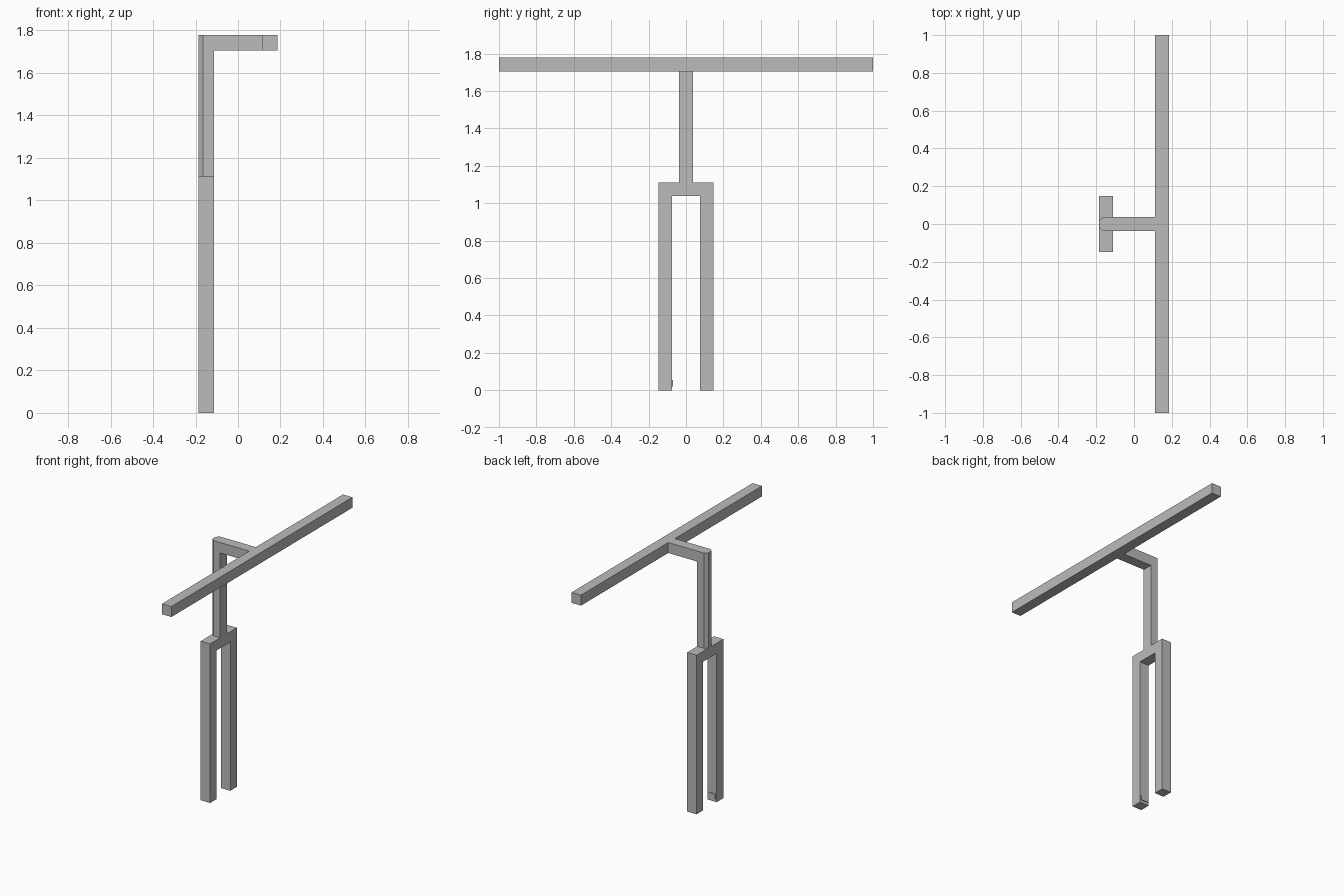
import bpy
import bmesh
from mathutils import Vector

cube = bpy.data.objects.get("Cube")
if cube:
    bpy.data.objects.remove(cube, do_unlink=True)

grey = bpy.data.materials.new("plain grey")
grey.use_nodes = True
colour = (0.5, 0.5, 0.5, 1)
grey.diffuse_color = colour
grey.node_tree.nodes["Principled BSDF"].inputs["Base Color"].default_value = colour

T = 0.073            # thickness of the square tube
BACK = -0.185        # rear plane of the fork
FRONT = 0.185        # front plane of the handlebar
TOP = 1.778
CROWN = 1.112        # top of the fork


def extrude(name, points, direction, edge_test=None, bevel=0.0):
    """Extrude a flat outline along a direction, chamfering chosen edges."""
    bm = bmesh.new()
    face = bm.faces.new([bm.verts.new(p) for p in points])
    moved = bmesh.ops.extrude_face_region(bm, geom=[face], use_keep_orig=True)
    verts = [g for g in moved["geom"] if isinstance(g, bmesh.types.BMVert)]
    bmesh.ops.translate(bm, verts=verts, vec=Vector(direction))
    bmesh.ops.recalc_face_normals(bm, faces=bm.faces)
    if edge_test:
        edges = [e for e in bm.edges if edge_test(e)]
        bmesh.ops.bevel(bm, geom=edges, offset=bevel, segments=1, affect="EDGES")
    mesh = bpy.data.meshes.new(name)
    bm.to_mesh(mesh)
    bm.free()
    mesh.materials.append(grey)
    obj = bpy.data.objects.new(name, mesh)
    bpy.context.collection.objects.link(obj)
    return obj


def box(name, low, high):
    x, y, z = low
    outline = [(x, y, z), (high[0], y, z), (high[0], high[1], z), (x, high[1], z)]
    return extrude(name, outline, (0, 0, high[2] - z))


# Two-legged fork, outlined from one foot up and over to the other
outer, inner = 0.148, 0.075
half = [(outer, 0), (outer, CROWN)]
gap = [(inner, CROWN - T), (inner, 0)]
outline = half + [(-y, z) for y, z in reversed(half)]
outline += [(-y, z) for y, z in reversed(gap)] + gap
extrude("fork", [(BACK, y, z) for y, z in outline], (T, 0, 0))

# Bent stem with its rear upright edges chamfered
bar_back = FRONT - T
bend = [(BACK, CROWN), (BACK + T, CROWN), (BACK + T, TOP - T),
        (bar_back, TOP - T), (bar_back, TOP), (BACK, TOP)]
extrude("stem", [(x, -T / 2, z) for x, z in bend], (0, T, 0),
        lambda e: all(abs(v.co.x - BACK) < 0.001 for v in e.verts)
        and abs(e.verts[0].co.z - e.verts[1].co.z) > 0.1, 0.02)

# Straight handlebar
box("handlebar", (bar_back, -1, TOP - T), (FRONT, 1, TOP))

# Small tab on the inside of one leg
box("leg_tab", (BACK + 0.01, -inner - 0.005, 0.02), (BACK + T - 0.01, -inner + 0.005, 0.055))
